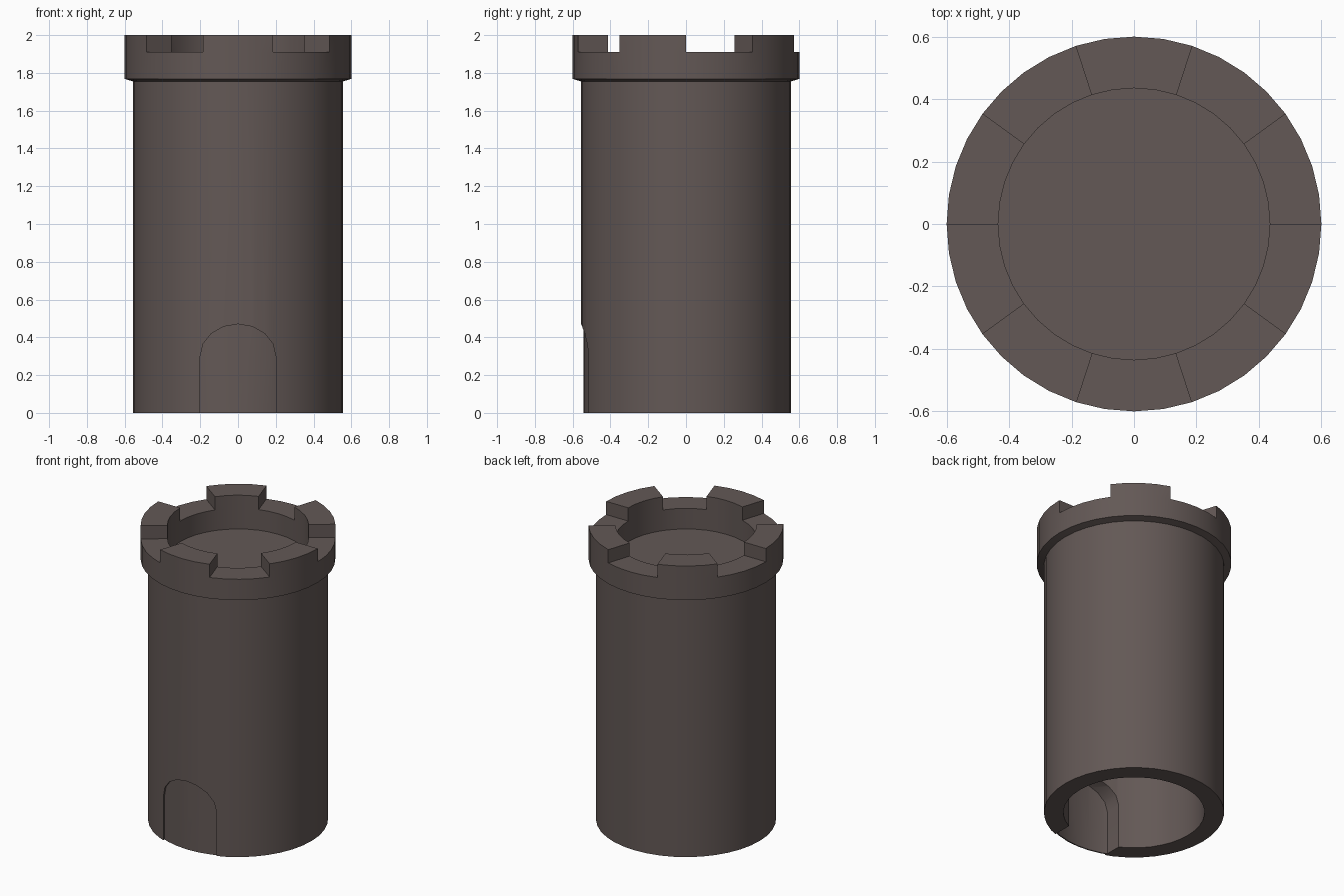
import bpy, bmesh, math

if "Cube" in bpy.data.objects:
    bpy.data.objects.remove(bpy.data.objects["Cube"])

N = 40                      # sides of the tower, four per merlon or gap
R_IN, R_BODY, R_RING = 0.435, 0.555, 0.60
Z_FLOOR, Z_GAP, Z_TOP = 1.77, 1.91, 2.0

stone = bpy.data.materials.new("dark_stone")
stone.diffuse_color = (0.125, 0.098, 0.092, 1)
stone.use_nodes = True
stone.node_tree.nodes["Principled BSDF"].inputs["Base Color"].default_value = stone.diffuse_color


def point(r, z, i):
    a = 2 * math.pi * (i % N) / N
    return (r * math.cos(a), r * math.sin(a), z)


def add_face(bm, pts):
    bm.faces.new([bm.verts.new(p) for p in pts])


def lathe(bm, profile, closed=True):
    count = len(profile) if closed else len(profile) - 1
    for i in range(N):
        for k in range(count):
            p, q = profile[k], profile[(k + 1) % len(profile)]
            add_face(bm, [point(*p, i), point(*p, i + 1), point(*q, i + 1), point(*q, i)])


def finish(bm, name):
    bmesh.ops.remove_doubles(bm, verts=bm.verts, dist=1e-5)
    bmesh.ops.recalc_face_normals(bm, faces=bm.faces)
    me = bpy.data.meshes.new(name)
    bm.to_mesh(me)
    bm.free()
    me.materials.append(stone)
    ob = bpy.data.objects.new(name, me)
    bpy.context.collection.objects.link(ob)
    return ob


def activate(ob):
    bpy.ops.object.select_all(action='DESELECT')
    ob.select_set(True)
    bpy.context.view_layer.objects.active = ob


def boolean(ob, cutter, op):
    m = ob.modifiers.new("arch", 'BOOLEAN')
    m.operation, m.solver, m.object = op, 'EXACT', cutter
    activate(ob)
    bpy.ops.object.modifier_apply(modifier=m.name)


# hollow tower wall with an overhanging ring
bm = bmesh.new()
lathe(bm, [(R_IN, 0), (R_BODY, 0), (R_BODY, 1.755), (R_RING, 1.768),
           (R_RING, Z_GAP)], closed=False)
lathe(bm, [(R_IN, Z_GAP), (R_IN, 0)], closed=False)
# stepped crown: alternate gaps and merlons every 36 degrees
for i in range(N):
    merlon = (i // 4) % 2 == 1
    z = Z_TOP if merlon else Z_GAP
    add_face(bm, [point(R_IN, z, i), point(R_RING, z, i),
                  point(R_RING, z, i + 1), point(R_IN, z, i + 1)])
    if merlon:
        for r in (R_IN, R_RING):
            add_face(bm, [point(r, Z_GAP, i), point(r, Z_GAP, i + 1),
                          point(r, Z_TOP, i + 1), point(r, Z_TOP, i)])
    if i % 4 == 0:
        add_face(bm, [point(R_IN, Z_GAP, i), point(R_RING, Z_GAP, i),
                      point(R_RING, Z_TOP, i), point(R_IN, Z_TOP, i)])
wall = finish(bm, "tower_wall")

# thin curved door panel, set just behind the wall surface
bm = bmesh.new()
lathe(bm, [(0.535, 0), (0.543, 0), (0.543, 0.6), (0.535, 0.6)])
door = finish(bm, "door")

# arch-shaped cutter for the doorway
arch = [(-0.2, -0.1), (0.2, -0.1)]
arch += [(0.2 * math.cos(math.pi * k / 8), 0.3 + 0.17 * math.sin(math.pi * k / 8))
         for k in range(9)]
bm = bmesh.new()
add_face(bm, [(x, -0.75, z) for x, z in arch])
add_face(bm, [(x, -0.2, z) for x, z in reversed(arch)])
for k in range(len(arch)):
    (x0, z0), (x1, z1) = arch[k], arch[(k + 1) % len(arch)]
    add_face(bm, [(x0, -0.75, z0), (x0, -0.2, z0), (x1, -0.2, z1), (x1, -0.75, z1)])
cutter = finish(bm, "arch_cutter")
cutter.hide_render = True
boolean(wall, cutter, 'DIFFERENCE')
boolean(door, cutter, 'INTERSECT')
bpy.data.objects.remove(cutter)

# sunken floor at the top
bm = bmesh.new()
add_face(bm, [point(R_IN, Z_FLOOR, i) for i in range(N)])
floor = finish(bm, "top_floor")

for ob in (wall, door, floor):
    activate(ob)
    bpy.ops.object.shade_smooth_by_angle(angle=math.radians(30))
